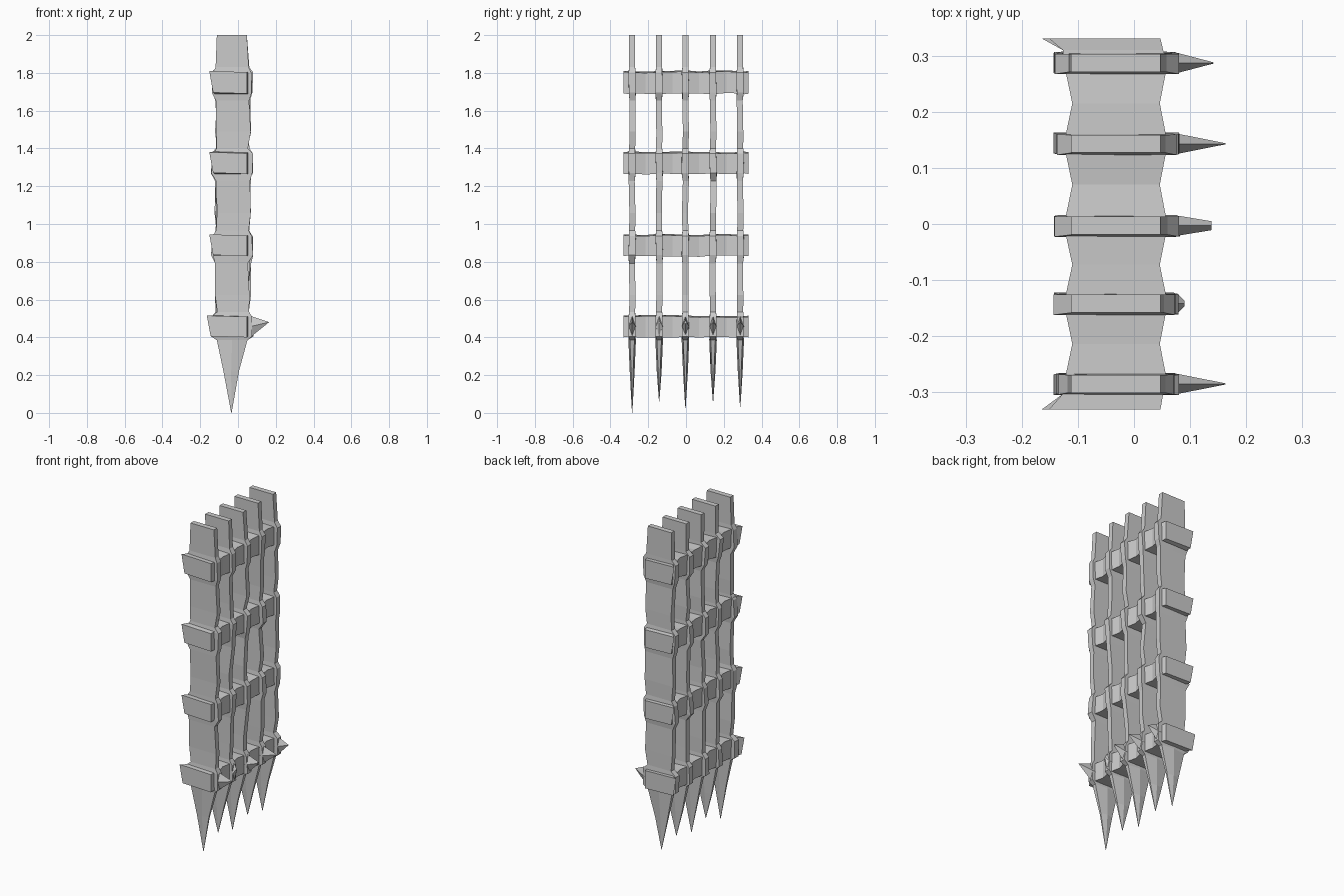
import bpy, bmesh, random

if "Cube" in bpy.data.objects:
    bpy.data.objects.remove(bpy.data.objects["Cube"])

random.seed(4)


def loft(name, rings):
    """Skin a list of equal-length vertex rings and cap both ends."""
    bm = bmesh.new()
    loops = [[bm.verts.new(p) for p in ring] for ring in rings]
    n = len(loops[0])
    for a, b in zip(loops, loops[1:]):
        for i in range(n):
            j = (i + 1) % n
            bm.faces.new((a[i], a[j], b[j], b[i]))
    bm.faces.new(loops[0])
    bm.faces.new(loops[-1])
    bmesh.ops.recalc_face_normals(bm, faces=bm.faces)
    mesh = bpy.data.meshes.new(name)
    bm.to_mesh(mesh)
    bm.free()
    obj = bpy.data.objects.new(name, mesh)
    bpy.context.collection.objects.link(obj)
    return obj


def jit(a):
    return random.uniform(-a, a)


def bar_ring(y, z, x0, x1, edge, mid):
    xm = (x0 + x1) / 2
    return [(x0, y - edge, z), (xm, y - mid, z), (x1, y - edge, z),
            (x1, y + edge, z), (xm, y + mid, z), (x0, y + edge, z)]


bars_y = [-0.285, -0.142, -0.003, 0.143, 0.287]
tips_z = [0.0, 0.06, 0.025, 0.06, 0.03]
rails = [(0.40, 0.515), (0.83, 0.945), (1.265, 1.38), (1.69, 1.81)]

# Upright bars: wavy planks that swell at each rail and end in a point
for y, tip in zip(bars_y, tips_z):
    rings = [bar_ring(y, tip, -0.036, -0.034, 0.0005, 0.001),
             bar_ring(y, 0.22, -0.077, 0.005, 0.005, 0.013),
             bar_ring(y, 0.385, -0.112, 0.05, 0.012, 0.02)]
    for k, (lo, hi) in enumerate(rails):
        for z in (lo + 0.005, hi - 0.008):
            rings.append(bar_ring(y + jit(0.002), z, -0.138 + jit(0.006),
                                  0.076 + jit(0.006), 0.018, 0.019))
        # narrower plank between this rail and the next
        top = rails[k + 1][0] if k < 3 else 2.0
        rings.append(bar_ring(y, hi + 0.02, -0.114 + jit(0.005),
                              0.055 + jit(0.006), 0.016, 0.016))
        if k < 3:
            for t in (0.35, 0.88):
                rings.append(bar_ring(y + jit(0.003), hi + (top - hi) * t,
                                      -0.117 + jit(0.008), 0.06 + jit(0.01),
                                      0.016, 0.016))
    rings.append(bar_ring(y, 2.0, -0.112, 0.047, 0.016, 0.016))
    loft("upright_bar", rings)

# Cross rails: pinched between bars, with ends flared toward -x
for k, (lo, hi) in enumerate(rails):
    flare = -0.165 if k == 0 else -0.152
    stations = [(-0.331, flare, 0.047), (-0.303, -0.127, 0.052)]
    for i, y in enumerate(bars_y):
        stations.append((y, -0.125, 0.06))
        if i < 4:
            stations.append(((y + bars_y[i + 1]) / 2, -0.110, 0.046))
    stations += [(0.31, -0.127, 0.052), (0.331, flare, 0.047)]
    rings = []
    for y, x0, x1 in stations:
        end = abs(y) > 0.33
        b = lo + (0 if end else jit(0.004))
        t = hi + (0 if end else jit(0.004))
        step = 0.02 if end else 0.004
        rings.append([(x0 + step, y, b + (0.006 if end else 0)), (x1, y, b),
                      (x1, y, t - 0.006), (x0, y, t)])
    loft("cross_rail", rings)

# Side spikes on the bottom rail, pointing toward +x
for y, x_tip, blunt in zip(bars_y, [0.163, 0.09, 0.138, 0.163, 0.142],
                           [0.001, 0.005, 0.008, 0.001, 0.001]):
    rings = []
    for x, zc, h, w in [(0.045, 0.457, 0.059, 0.02), (0.077, 0.46, 0.05, 0.018),
                        (x_tip, 0.48, blunt, blunt)]:
        rings.append([(x, y - w, zc), (x, y, zc - h), (x, y + w, zc), (x, y, zc + h)])
    loft("side_spike", rings)
